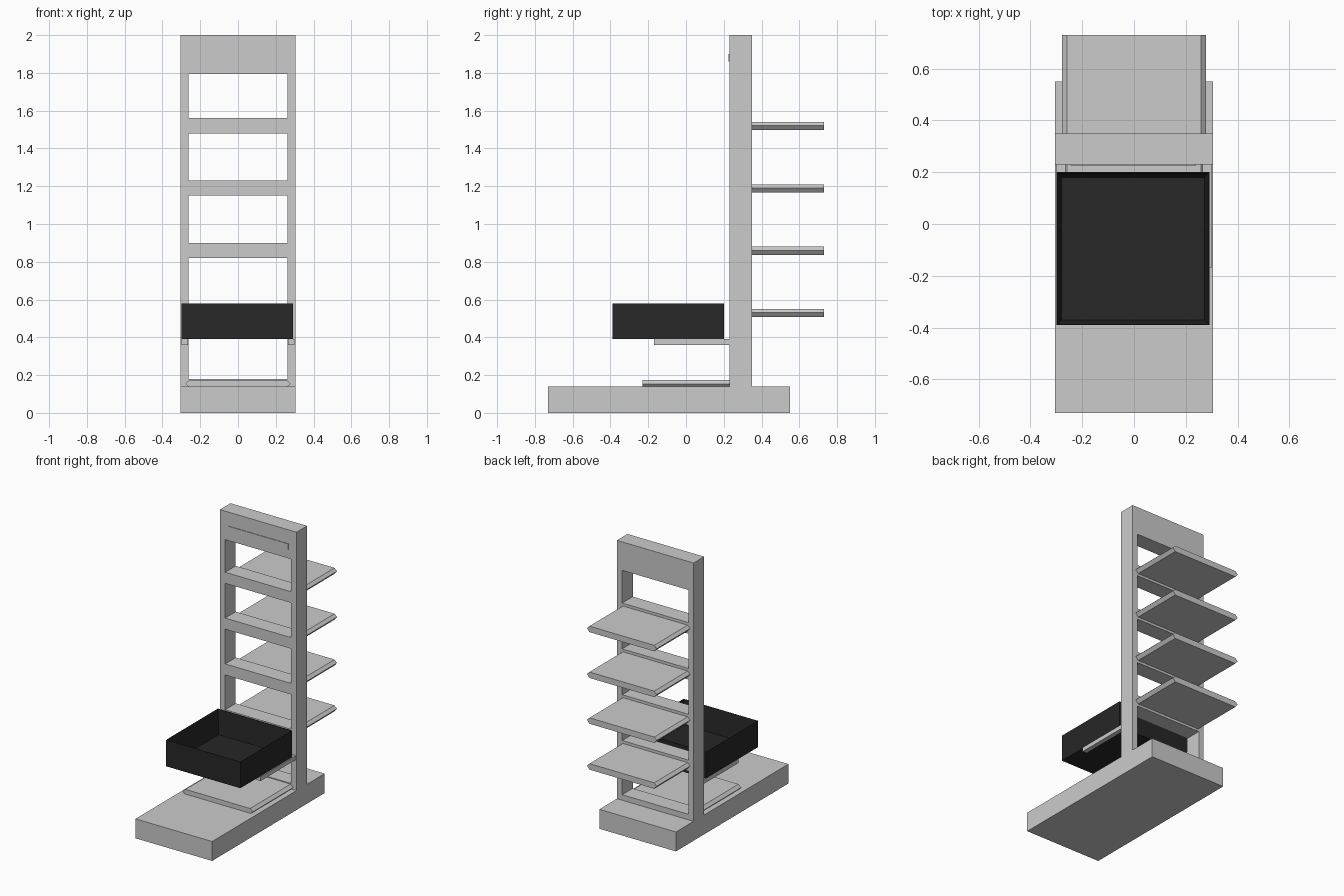
import bpy, bmesh

if "Cube" in bpy.data.objects:
    bpy.data.objects.remove(bpy.data.objects["Cube"])


def finish(name, bm, mat=None):
    bmesh.ops.recalc_face_normals(bm, faces=bm.faces)
    me = bpy.data.meshes.new(name)
    bm.to_mesh(me)
    bm.free()
    ob = bpy.data.objects.new(name, me)
    bpy.context.collection.objects.link(ob)
    if mat:
        me.materials.append(mat)
    return ob


def box(name, x, y, z, mat=None):
    bm = bmesh.new()
    bmesh.ops.create_cube(bm, size=1)
    for v in bm.verts:
        v.co = [a[0] + (a[1] - a[0]) * (c + 0.5) for a, c in zip((x, y, z), v.co)]
    return finish(name, bm, mat)


def extrude_y(name, profile, y0, y1):
    bm = bmesh.new()
    f = bm.faces.new([bm.verts.new((x, y0, z)) for x, z in profile])
    r = bmesh.ops.extrude_face_region(bm, geom=[f], use_keep_orig=True)
    verts = [g for g in r["geom"] if isinstance(g, bmesh.types.BMVert)]
    bmesh.ops.translate(bm, verts=verts, vec=(0, y1 - y0, 0))
    return finish(name, bm)


# Base plinth
box("base", (-0.305, 0.305), (-0.73, 0.55), (0, 0.14))

# Upright frame: one grid of cells, extruded, with the openings left out
bm = bmesh.new()
xs = (-0.305, -0.263, 0.263, 0.305)
zs = (0.14, 0.18, 0.49, 0.57, 0.82, 0.90, 1.15, 1.23, 1.48, 1.56, 1.795, 2.0)
grid = [[bm.verts.new((x, 0.23, z)) for x in xs] for z in zs]
for j in range(len(zs) - 1):
    for i in range(3):
        if i == 1 and j % 2 == 1:
            continue
        bm.faces.new((grid[j][i], grid[j][i + 1], grid[j + 1][i + 1], grid[j + 1][i]))
r = bmesh.ops.extrude_face_region(bm, geom=bm.faces[:], use_keep_orig=True)
bmesh.ops.translate(bm, vec=(0, 0.12, 0),
                    verts=[g for g in r["geom"] if isinstance(g, bmesh.types.BMVert)])
finish("upright_frame", bm)

# Thin label strip on the header panel
box("header_strip", (-0.245, 0.24), (0.226, 0.231), (1.86, 1.90))

# Rear shelves with pointed side edges
for k in range(4):
    z = 0.507 + 0.33 * k
    extrude_y(f"rear_shelf_{k + 1}",
              [(-0.258, z), (0.258, z), (0.278, z + 0.024), (0.258, z + 0.043),
               (-0.258, z + 0.043), (-0.278, z + 0.024)], 0.35, 0.73)

# Low front shelf resting on the base
extrude_y("front_low_shelf",
          [(-0.265, 0.14), (0.265, 0.14), (0.278, 0.154), (0.258, 0.174),
           (-0.258, 0.174), (-0.278, 0.154)], -0.23, 0.23)

# Arms carrying the bin
for side, s in (("left", -1), ("right", 1)):
    box(f"bin_arm_{side}", sorted((s * 0.265, s * 0.299)), (-0.17, 0.23), (0.36, 0.39))

# Open black bin with walls tapering inwards to the floor
black = bpy.data.materials.new("black_plastic")
black.diffuse_color = (0.02, 0.02, 0.02, 1)
black.use_nodes = True
black.node_tree.nodes["Principled BSDF"].inputs["Base Color"].default_value = black.diffuse_color
bin_ob = box("bin", (-0.30, 0.292), (-0.39, 0.20), (0.39, 0.58), black)
bm = bmesh.new()
bm.from_mesh(bin_ob.data)
bm.normal_update()
top = max(bm.faces, key=lambda f: f.calc_center_median().z)
bmesh.ops.inset_region(bm, faces=[top], thickness=0.003)
inner = bmesh.ops.extrude_face_region(bm, geom=[top])
floor = [g for g in inner["geom"] if isinstance(g, bmesh.types.BMFace)][0]
if top.is_valid:
    bmesh.ops.delete(bm, geom=[top], context="FACES_ONLY")
for v in floor.verts:
    v.co.x = -0.004 + (v.co.x + 0.004) * 0.94
    v.co.y = -0.095 + (v.co.y + 0.095) * 0.94
    v.co.z = 0.405
bmesh.ops.recalc_face_normals(bm, faces=bm.faces)
bm.to_mesh(bin_ob.data)
bm.free()
